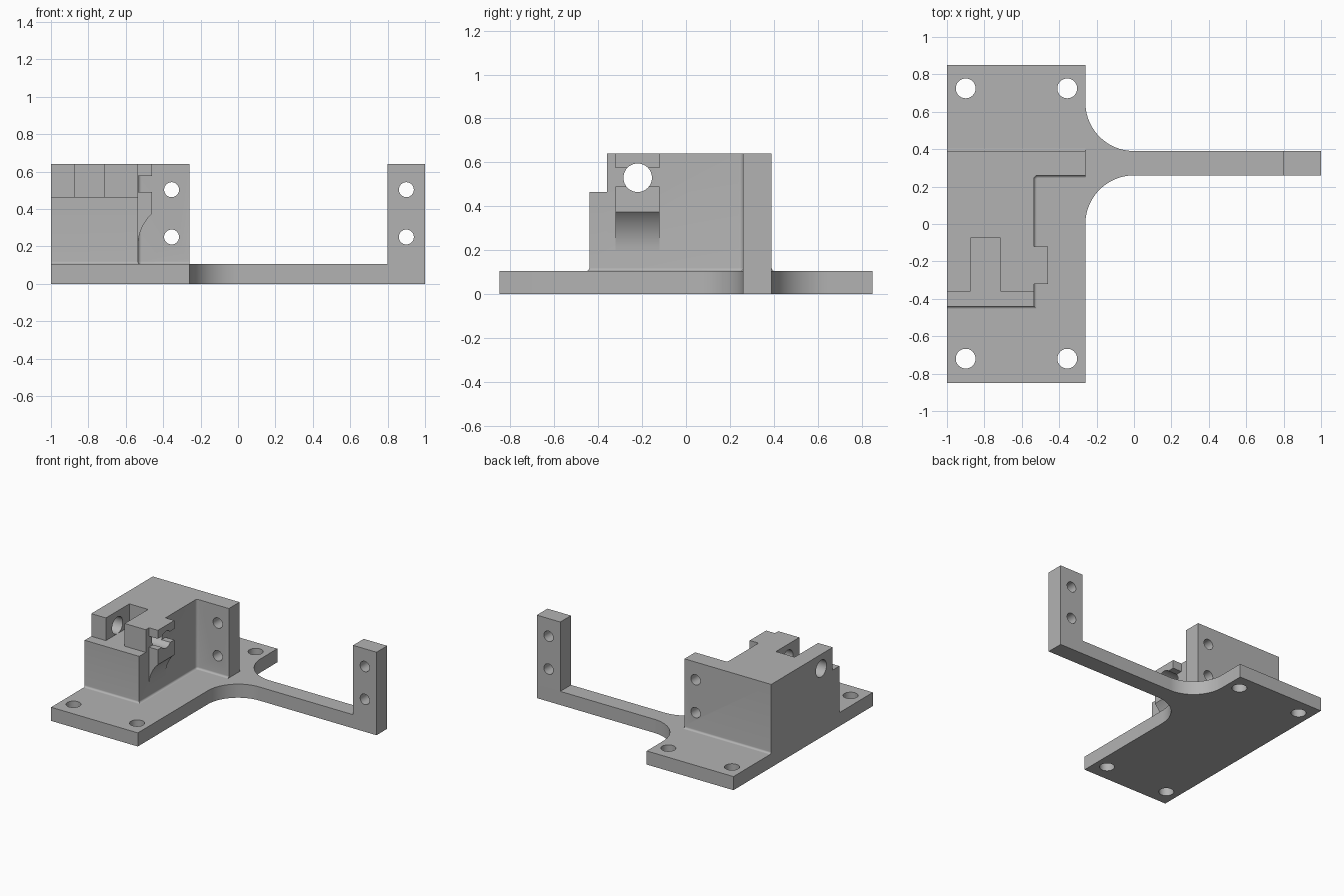
import bpy, bmesh, math
from math import sin, cos, pi

if "Cube" in bpy.data.objects:
    bpy.data.objects.remove(bpy.data.objects["Cube"])

grey = bpy.data.materials.new("plain grey")
grey.diffuse_color = (0.45, 0.45, 0.45, 1)
grey.use_nodes = True
grey.node_tree.nodes["Principled BSDF"].inputs["Base Color"].default_value = grey.diffuse_color


def loft(name, rings):
    """Solid through equal-length rings of points, capped at both ends."""
    bm = bmesh.new()
    rows = [[bm.verts.new(p) for p in r] for r in rings]
    n = len(rows[0])
    for a, b in zip(rows, rows[1:]):
        for i in range(n):
            j = (i + 1) % n
            bm.faces.new((a[i], a[j], b[j], b[i]))
    bm.faces.new(rows[0][::-1])
    bm.faces.new(rows[-1])
    bmesh.ops.recalc_face_normals(bm, faces=bm.faces)
    me = bpy.data.meshes.new(name)
    bm.to_mesh(me)
    bm.free()
    me.materials.append(grey)
    ob = bpy.data.objects.new(name, me)
    bpy.context.collection.objects.link(ob)
    return ob


def prism(name, pts, lo, hi, axis="z"):
    put = {"x": lambda a, b, c: (c, a, b),
           "y": lambda a, b, c: (a, c, b),
           "z": lambda a, b, c: (a, b, c)}[axis]
    return loft(name, [[put(a, b, c) for a, b in pts] for c in (lo, hi)])


def box(name, x0, x1, y0, y1, z0, z1):
    return prism(name, [(x0, y0), (x1, y0), (x1, y1), (x0, y1)], z0, z1)


def arc(cx, cy, r, a0, a1, n=20):
    steps = [math.radians(a0 + (a1 - a0) * i / n) for i in range(n + 1)]
    return [(cx + r * cos(t), cy + r * sin(t)) for t in steps]


def drill(a, b, r, lo, hi, axis):
    return prism("drill", arc(a, b, r, 0, 360, 40)[:-1], lo, hi, axis)


def cut(ob, *cutters):
    bpy.context.view_layer.objects.active = ob
    for c in cutters:
        c.hide_render = True
        m = ob.modifiers.new("cut", "BOOLEAN")
        m.operation, m.solver, m.object = "DIFFERENCE", "EXACT", c
        bpy.ops.object.modifier_apply(modifier=m.name)
        bpy.data.objects.remove(c)


def smooth(ob):
    bpy.ops.object.select_all(action="DESELECT")
    ob.select_set(True)
    bpy.context.view_layer.objects.active = ob
    bpy.ops.object.shade_smooth_by_angle(angle=math.radians(30))


L, W, T, H = -1.0, -0.26, 0.105, 0.64   # left edge, plate right edge, thickness, height
Y0, Y1 = 0.26, 0.39                     # arm and wall depth
S = -0.535                              # right face of the block

# Base plate with the arm blended in by two arcs
outline = [(L, -0.85), (W, -0.85)]
outline += arc(0, 0, 0.26, 180, 90)
outline += [(1, Y0), (1, Y1)]
outline += arc(0, 0.65, 0.26, 270, 180)
outline += [(W, 0.85), (L, 0.85)]
base = prism("base_plate_and_arm", outline, 0, T)
cut(base, *[drill(x, y, 0.053, -0.1, 0.3, "z")
            for x in (-0.9, -0.357) for y in (-0.72, 0.725)])

# Upright post at the end of the arm
post = box("end_post", 0.8, 1, Y0, Y1, T, H)
cut(post, *[drill(0.9, z, 0.04, 0, 0.6, "y") for z in (0.25, 0.503)])


# Block and side wall, flared by a small fillet at the foot
def footprint(d, z, r=0.02):
    pts = [(L, -0.44 - d), (S + d, -0.44 - d)]
    pts += arc(S + r, Y0 - r, r - d, 180, 90, 6)
    pts += [(W, Y0 - d), (W, Y1 + d), (L, Y1 + d)]
    return [(x, y, z) for x, y in pts]


F = 0.015
rings = [footprint(F * (1 - sin(t)), T + F * (1 - cos(t)))
         for t in [pi / 2 * i / 6 for i in range(7)]]
rings.append(footprint(0, H))
block = loft("block_and_wall", rings)
cut(block,
    box("step_cutter", -1.1, -0.5, -0.6, -0.36, 0.465, 0.8),
    box("slot_cutter", -0.875, -0.715, -0.5, -0.075, 0.465, 0.8),
    drill(-0.22, 0.53, 0.065, -1.1, -0.4, "x"),
    *[drill(-0.355, z, 0.04, 0.1, 0.6, "y") for z in (0.25, 0.503)])

# Split boss on the block side, the lower half with a curved underside
upper = prism("upper_boss", [(S, 0.575), (-0.46, 0.575), (-0.46, H), (S, H)],
              -0.32, -0.12, "y")
R = 0.24
end = 180 - math.degrees(math.asin(0.175 / R))
curve = arc(S + R, 0.2, R, 180, end, 12)
lower = prism("lower_boss", curve + [(-0.46, 0.49), (S, 0.49)], -0.32, -0.12, "y")
for boss in (upper, lower):
    cut(boss, drill(-0.22, 0.53, 0.065, -1.1, -0.4, "x"))

for ob in (base, post, block, upper, lower):
    smooth(ob)
